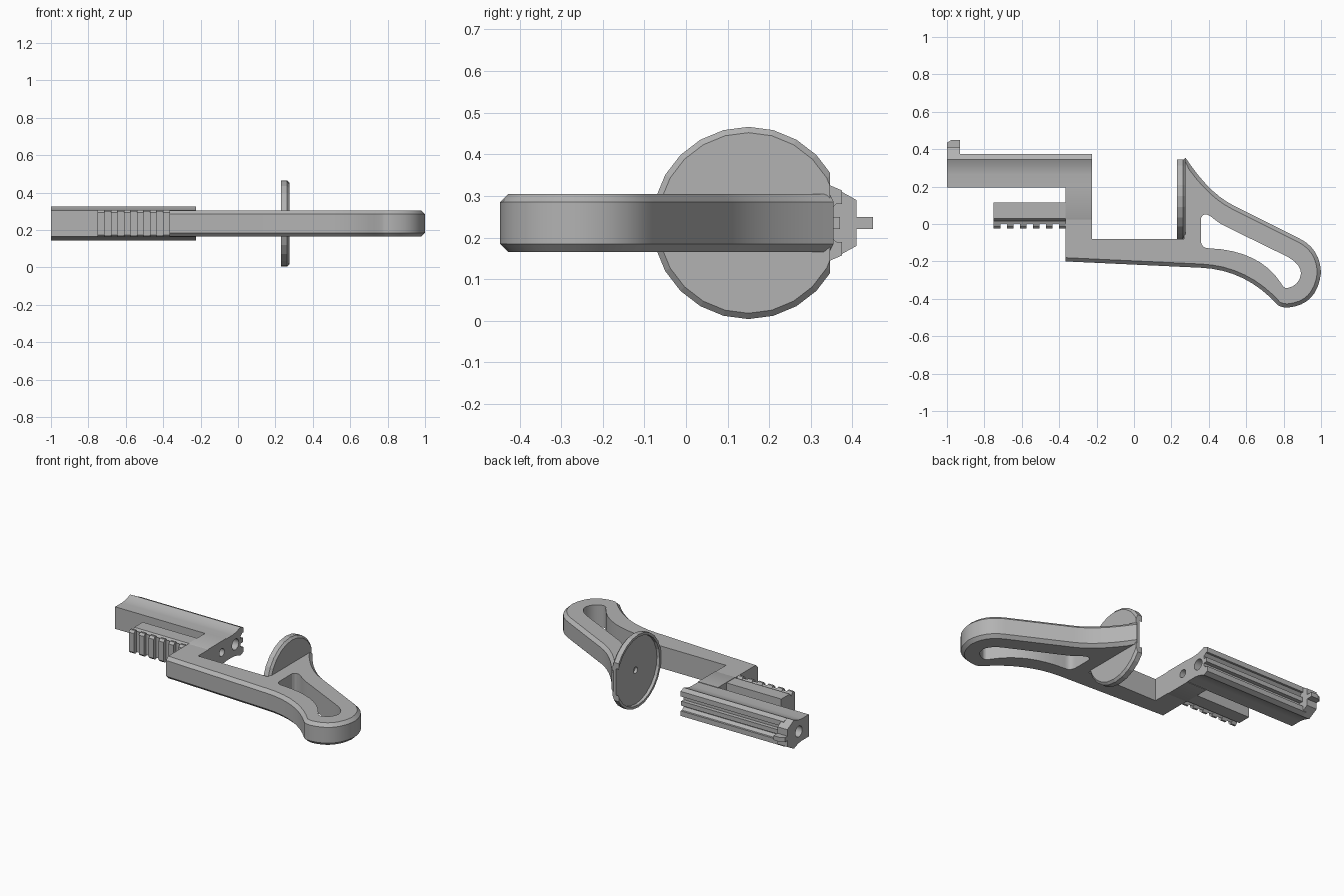
import bpy, bmesh, math
from mathutils import Vector, Matrix

if "Cube" in bpy.data.objects:
    bpy.data.objects.remove(bpy.data.objects["Cube"])

MID = 0.235      # height of the symmetry plane
HALF = 0.07      # half thickness of the frame

grey = bpy.data.materials.new("plain grey")
grey.use_nodes = True
grey.diffuse_color = (0.45, 0.45, 0.45, 1)
grey.node_tree.nodes["Principled BSDF"].inputs["Base Color"].default_value = grey.diffuse_color


def finish(name, bm):
    bmesh.ops.recalc_face_normals(bm, faces=bm.faces)
    mesh = bpy.data.meshes.new(name)
    bm.to_mesh(mesh)
    bm.free()
    mesh.materials.append(grey)
    obj = bpy.data.objects.new(name, mesh)
    bpy.context.collection.objects.link(obj)
    return obj


def prism_mesh(pts, axis, lo, hi):
    """Extrude a closed profile along x (points are y, z) or z (points are x, y)."""
    bm = bmesh.new()
    place = (lambda p, t: (t, p[0], p[1])) if axis == "x" else (lambda p, t: (p[0], p[1], t))
    face = bm.faces.new([bm.verts.new(place(p, lo)) for p in pts])
    new = bmesh.ops.extrude_face_region(bm, geom=[face])["geom"]
    shift = Vector((hi - lo, 0, 0)) if axis == "x" else Vector((0, 0, hi - lo))
    bmesh.ops.translate(bm, vec=shift, verts=[v for v in new if isinstance(v, bmesh.types.BMVert)])
    bmesh.ops.recalc_face_normals(bm, faces=bm.faces)
    return bm


def prism(name, pts, axis, lo, hi):
    return finish(name, prism_mesh(pts, axis, lo, hi))


def mirrored(half):
    """Turn (y, half height) points into a profile symmetric about MID."""
    return [(y, MID + h) for y, h in half] + [(y, MID - h) for y, h in reversed(half) if h > 0]


def box(name, x0, x1, y0, y1, h):
    return prism(name, mirrored([(y0, h), (y1, h)]), "x", x0, x1)


def round_pts(y, r, n=24):
    return [(y + r * math.cos(i * math.tau / n), MID + r * math.sin(i * math.tau / n)) for i in range(n)]


def activate(obj):
    bpy.ops.object.select_all(action="DESELECT")
    obj.select_set(True)
    bpy.context.view_layer.objects.active = obj


def cut(obj, cutter):
    cutter.hide_render = True
    mod = obj.modifiers.new("cut", "BOOLEAN")
    mod.operation, mod.solver, mod.object = "DIFFERENCE", "EXACT", cutter
    activate(obj)
    bpy.ops.object.modifier_apply(modifier=mod.name)
    bpy.data.objects.remove(cutter)


def smooth(obj):
    activate(obj)
    bpy.ops.object.shade_smooth_by_angle(angle=math.radians(28))


def curve(a, b, c, n=6):
    """Quadratic arc from a to c pulled towards b, without its first point."""
    a, b, c = Vector(a), Vector(b), Vector(c)
    return [tuple(a * (1 - t) ** 2 + b * 2 * t * (1 - t) + c * t * t)
            for t in (i / n for i in range(1, n + 1))]


# Frame: lower beam and skeleton stock, chamfered along the outer edge
outer = [(-0.365, -0.2), (0.36, -0.234)]
outer += curve((0.36, -0.234), (0.6, -0.245), (0.77, -0.435), 8)
outer += curve((0.77, -0.435), (0.79, -0.447), (0.82, -0.447), 3)
outer += curve((0.82, -0.447), (0.98, -0.435), (1.0, -0.26), 8)
outer += curve((1.0, -0.26), (0.995, -0.13), (0.88, -0.075), 6)
outer += [(0.53, 0.1)]
outer += curve((0.53, 0.1), (0.4, 0.165), (0.275, 0.355), 7)
inner = [(0.268, 0.345), (0.268, -0.08), (-0.225, -0.08), (-0.225, 0.06), (-0.365, 0.06)]
bm = prism_mesh(outer + inner, "z", MID - HALF, MID + HALF)
chain = {(round(x, 4), round(y, 4)) for x, y in outer}
on_rim = lambda v: (round(v.co.x, 4), round(v.co.y, 4)) in chain
rim = [e for e in bm.edges if all(on_rim(v) for v in e.verts)
       and abs(e.verts[0].co.z - e.verts[1].co.z) < 0.01]
bmesh.ops.bevel(bm, geom=rim, offset=0.02, segments=1, affect="EDGES")
frame = finish("frame_and_stock", bm)

# Opening through the stock
hole = [(0.357, -0.09), (0.357, 0.03)]
hole += curve((0.357, 0.03), (0.375, 0.075), (0.43, 0.025), 5)
hole += curve((0.43, 0.025), (0.46, 0.0), (0.5, -0.018), 3)
hole += [(0.8, -0.165)]
hole += curve((0.8, -0.165), (0.89, -0.205), (0.893, -0.265), 5)
hole += curve((0.893, -0.265), (0.885, -0.33), (0.82, -0.343), 4)
hole += curve((0.82, -0.343), (0.8, -0.345), (0.785, -0.315), 3)
hole += curve((0.785, -0.315), (0.67, -0.14), (0.4, -0.13), 8)
hole += curve((0.4, -0.13), (0.36, -0.13), (0.357, -0.09), 4)[:-1]
cut(frame, prism("stock_cutter", hole, "z", 0, 0.5))
smooth(frame)

# Shoulder disc with a raised rim behind and a chamfer in front
bm = bmesh.new()
profile = [(0.268, 0), (0.268, 0.02), (0.25, 0.02), (0.25, 0.215), (0.23, 0.215),
           (0.23, 0.231), (0.262, 0.231), (0.275, 0.217), (0.275, 0)]
verts = [bm.verts.new((x, 0.15, MID + r)) for x, r in profile]
edges = [bm.edges.new(pair) for pair in zip(verts, verts[1:])]
bmesh.ops.spin(bm, geom=verts + edges, cent=(0, 0.15, MID), axis=(1, 0, 0),
               angle=math.tau, steps=24, use_duplicate=False)
bmesh.ops.remove_doubles(bm, verts=bm.verts, dist=0.0005)
sliced = bmesh.ops.bisect_plane(bm, geom=bm.verts[:] + bm.edges[:] + bm.faces[:],
                                plane_co=(0, 0.346, 0), plane_no=(0, 1, 0), clear_outer=True)
bmesh.ops.edgenet_fill(bm, edges=[e for e in sliced["geom_cut"] if isinstance(e, bmesh.types.BMEdge)])
finish("shoulder_disc", bm)

# Barrel housing: concave shoulders, with a dovetail channel along the back
shoulder = [(0.195, HALF), (0.265, HALF)] + curve((0.265, HALF), (0.305, 0.072), (0.345, 0.091), 6)
channel = [(0.375, 0.078), (0.375, 0.046), (0.362, 0.046), (0.345, 0.03), (0.345, 0.014), (0.37, 0.014)]
barrel = prism("barrel_housing", mirrored(shoulder + channel), "x", -0.95, -0.225)
cap = prism("barrel_end_cap", mirrored(shoulder + [(0.41, 0.055)]), "x", -1.0, -0.93)
for part in (barrel, cap):
    cut(part, prism("bore_cutter", round_pts(0.295, 0.034), "x", -1.1, 0))
    smooth(part)

# Small sight tab on the end cap
tab = [(-1.0, 0.4), (-0.93, 0.4), (-0.93, 0.45), (-0.975, 0.45), (-1.0, 0.435)]
prism("sight_tab", tab, "z", MID - 0.014, MID + 0.014)

# Receiver block joining the frame to the barrel
receiver = prism("receiver_block", mirrored([(0.015, 0.066), (0.03, 0.073), (0.2, 0.073)]),
                 "x", -0.365, -0.225)
cut(receiver, prism("pin_cutter", round_pts(0.16, 0.025), "x", -0.5, 0))
smooth(receiver)

# Accessory rail with evenly spaced teeth
rail = [(0.115, HALF), (0.03, HALF), (0.016, 0.052), (0.012, 0.052), (0.0, 0.066)]
prism("accessory_rail", mirrored(rail), "x", -0.75, -0.36)
for i in range(6):
    x = -0.75 + i * 0.07
    prism(f"rail_tooth_{i + 1}", mirrored([(0.012, 0.056), (0.0, 0.073), (-0.012, 0.073), (-0.025, 0.06)]),
          "x", x, x + 0.035)
